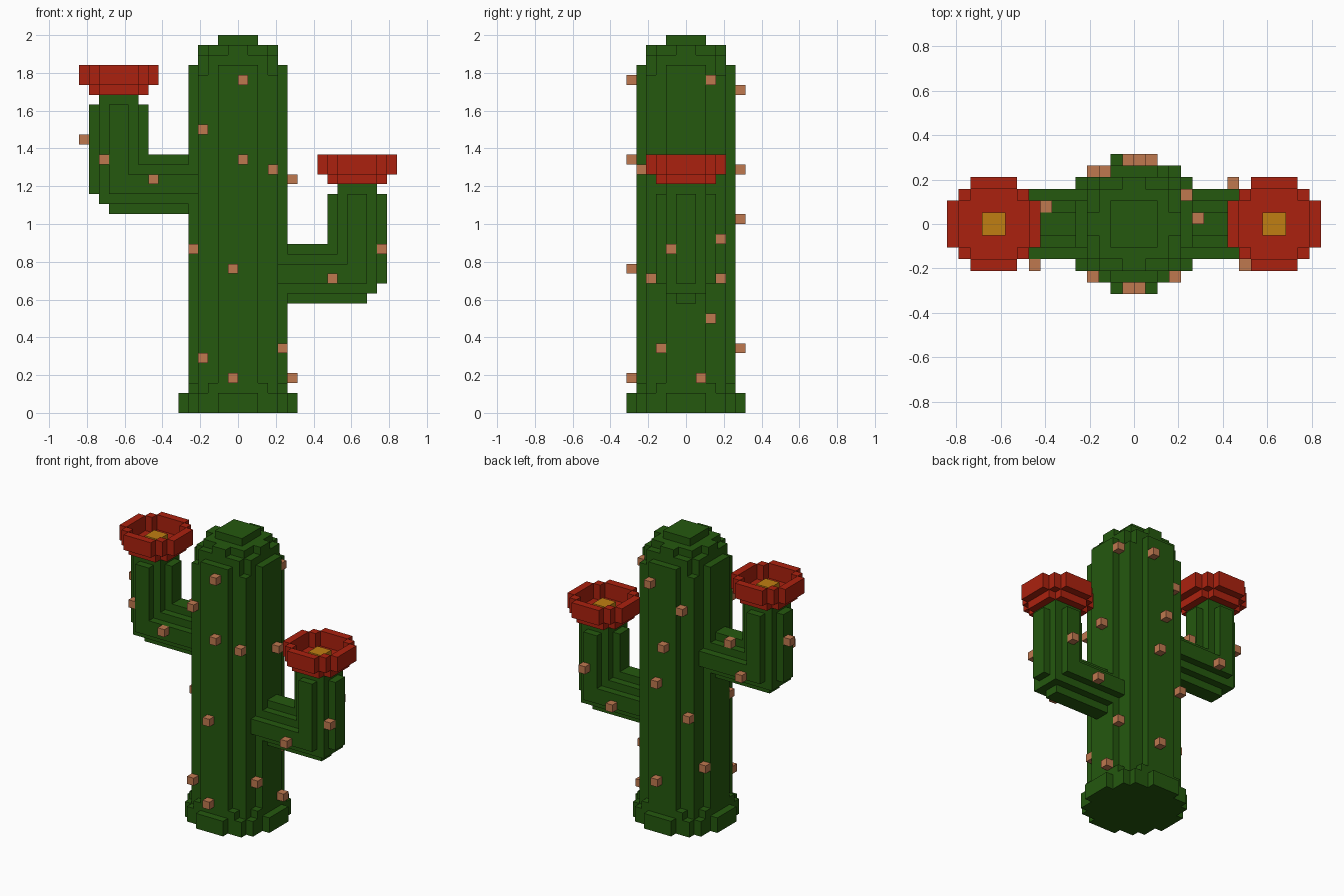
import bpy, bmesh
from itertools import product
from mathutils import Vector

if "Cube" in bpy.data.objects:
    bpy.data.objects.remove(bpy.data.objects["Cube"], do_unlink=True)

U = 2 / 38  # size of one block


def material(name, rgb):
    m = bpy.data.materials.new(name)
    m.use_nodes = True
    m.diffuse_color = (*rgb, 1)
    bsdf = next(n for n in m.node_tree.nodes if n.type == 'BSDF_PRINCIPLED')
    bsdf.inputs["Base Color"].default_value = (*rgb, 1)
    bsdf.inputs["Roughness"].default_value = 0.9
    return m


GREEN = material("cactus green", (0.018, 0.098, 0.0045))
RED = material("petal red", (0.41, 0.0155, 0.0045))
YELLOW = material("flower centre orange", (0.53, 0.21, 0.006))
TAN = material("thorn tan", (0.52, 0.19, 0.078))


def box(x0, x1, y0, y1, z0, z1):
    """Set of block cells filling a box."""
    return set(product(range(x0, x1), range(y0, y1), range(z0, z1)))


def column(steps, z0, z1, cx=0):
    """Stepped round column: union of centred rectangles (half x, half y)."""
    return set().union(*(box(cx - a, cx + a, -b, b, z0, z1) for a, b in steps))


def build(name, cells, mat):
    """Outer skin of a set of cells, with flat areas merged."""
    bm = bmesh.new()
    verts = {}

    def vert(p):
        key = tuple(p)
        if key not in verts:
            verts[key] = bm.verts.new(Vector(key) * U)
        return verts[key]

    for c in cells:
        for axis, side in product(range(3), (0, 1)):
            n = list(c)
            n[axis] += 2 * side - 1
            if tuple(n) in cells:
                continue
            a, b = (axis + 1) % 3, (axis + 2) % 3
            ring = []
            for da, db in ((0, 0), (1, 0), (1, 1), (0, 1)):
                p = list(c)
                p[axis] += side
                p[a] += da
                p[b] += db
                ring.append(vert(p))
            bm.faces.new(ring if side else ring[::-1])
    bmesh.ops.dissolve_limit(bm, angle_limit=0.01, verts=bm.verts, edges=bm.edges)
    me = bpy.data.meshes.new(name)
    bm.to_mesh(me)
    bm.free()
    me.materials.append(mat)
    ob = bpy.data.objects.new(name, me)
    bpy.context.collection.objects.link(ob)
    return ob


# Ribbed trunk with a flared foot and a stepped crown
trunk = column([(2, 6), (4, 5), (5, 4), (6, 2)], 0, 2)
trunk |= column([(3, 5), (4, 4), (5, 3)], 2, 3)
trunk |= column([(2, 5), (4, 4), (5, 2)], 3, 34)
trunk |= column([(2, 5), (3, 4), (4, 3), (5, 2)], 34, 35)
trunk |= column([(3, 4), (4, 3)], 35, 36)
trunk |= column([(1, 4), (3, 3), (4, 1)], 36, 37)
trunk |= column([(2, 2)], 37, 38)
build("trunk", trunk, GREEN)


# Bent arm with a flower on its tip; side is +1 or -1, z is its underside
def arm_and_flower(label, side, z):
    cx = 12 * side

    def span(inner, outer):
        return (inner, outer) if side > 0 else (-outer, -inner)

    arm = set()
    for half, depth in ((1, 3), (2, 2), (3, 1)):
        top = z + 12 if half == 2 else z + 11
        arm |= box(*span(12 - half, 12 + half), -depth, depth, z + 4 - (half - 1), top) \
            if half < 3 else box(*span(9, 15), -1, 1, z + 2, top)
        reach = {1: 13, 2: 14, 3: 13}[half]
        arm |= box(*span(4, reach), -depth, depth, z + 3 - half, z + 3 + half)
    build(label + "_arm", arm, GREEN)

    f = z + 12
    flower = column([(2, 3), (3, 2)], f, f + 1, cx)
    cup = column([(2, 4), (3, 3), (4, 2)], f + 1, f + 3, cx)
    cup -= column([(2, 3), (3, 2)], f + 1, f + 3, cx)
    build(label + "_flower", flower | cup, RED)
    build(label + "_flower_centre", column([(1, 1)], f + 1, f + 2, cx), YELLOW)


arm_and_flower("right", -1, 20)
arm_and_flower("left", 1, 11)

# Single-block thorns (lower corner of each cell)
front = [(0, -6, 33), (-4, -5, 28), (0, -6, 25), (3, -5, 24), (-1, -6, 14),
         (-4, -5, 5), (-1, -6, 3)]
back = [(1, 5, 32), (-3, 4, 29), (-1, 5, 24), (0, 5, 19), (-4, 4, 15), (0, 5, 6)]
sides = [(4, 2, 33), (5, 0, 23), (4, 2, 9), (4, -3, 6), (5, 1, 3),
         (-5, -3, 16), (-5, 2, 8)]
arms = [(-16, 0, 27), (-14, -3, 25), (-9, -4, 23), (-8, 1, 25), (-11, 3, 22),
        (14, -2, 16), (9, -4, 13), (8, 3, 13), (12, 3, 17)]
for label, cells in (("front", front), ("back", back), ("side", sides), ("arm", arms)):
    build(label + "_thorns", set(cells), TAN)
